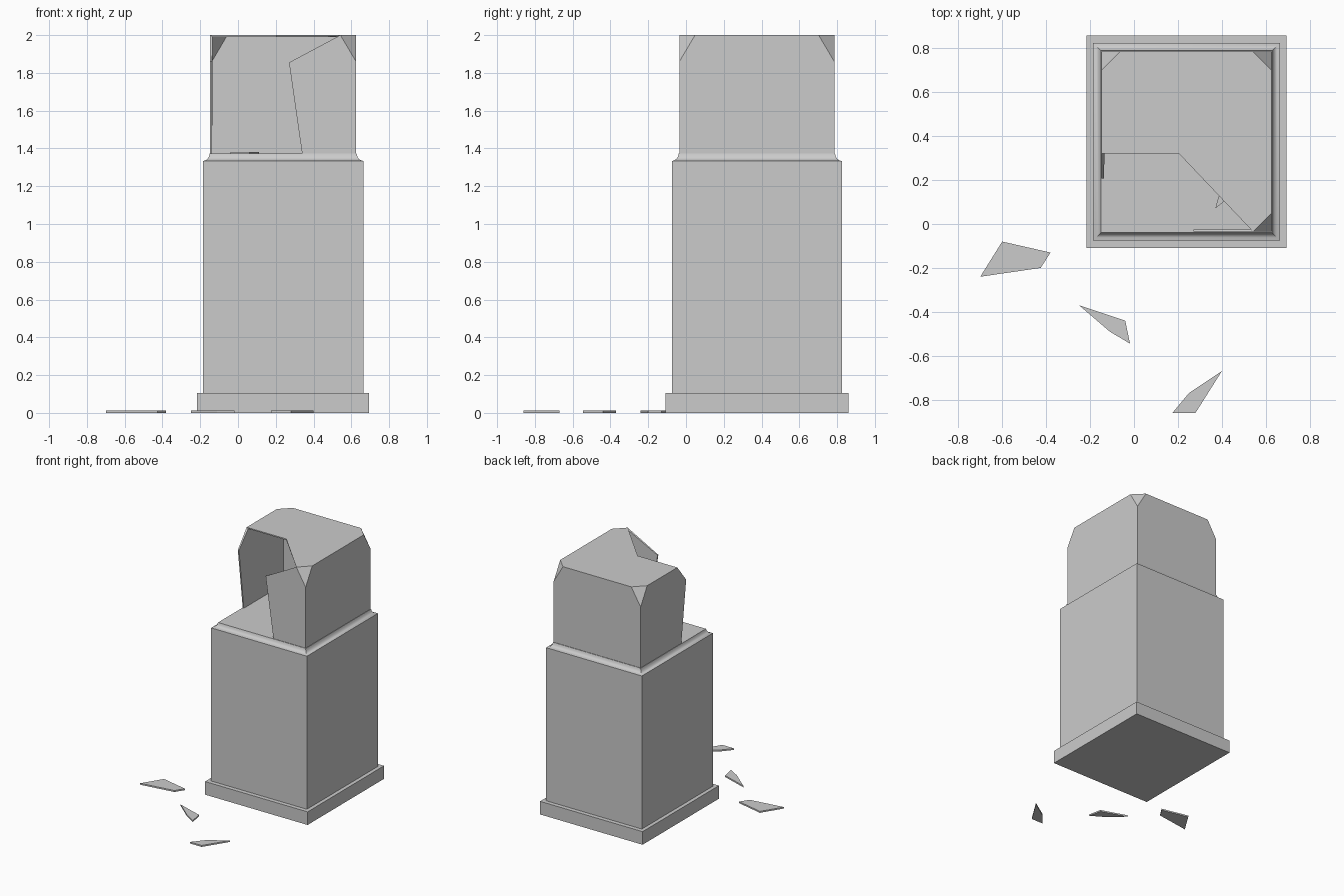
import bpy, bmesh
from mathutils import Vector

if "Cube" in bpy.data.objects:
    bpy.data.objects.remove(bpy.data.objects["Cube"])

CX, CY = 0.239, 0.375          # centre of the pedestal


def finish(bm, name, smooth=False):
    bmesh.ops.recalc_face_normals(bm, faces=bm.faces[:])
    me = bpy.data.meshes.new(name)
    bm.to_mesh(me)
    bm.free()
    ob = bpy.data.objects.new(name, me)
    bpy.context.collection.objects.link(ob)
    if smooth:
        bpy.ops.object.select_all(action='DESELECT')
        ob.select_set(True)
        bpy.context.view_layer.objects.active = ob
        bpy.ops.object.shade_smooth_by_angle(angle=0.6)
    return ob


def stacked_box(name, hx, hy, profile, smooth=False):
    """Rectangle lofted through (inset, z) steps and capped."""
    bm = bmesh.new()
    rings = [[bm.verts.new((CX + sx * (hx - d), CY + sy * (hy - d), z))
              for sx, sy in ((-1, -1), (1, -1), (1, 1), (-1, 1))]
             for d, z in profile]
    for a, b in zip(rings, rings[1:]):
        for i in range(4):
            j = (i + 1) % 4
            bm.faces.new((a[i], a[j], b[j], b[i]))
    bm.faces.new(rings[0][::-1])
    bm.faces.new(rings[-1])
    return finish(bm, name, smooth)


def shard(name, pts, z, h=0.012):
    """Flat splinter of glass lying at height z."""
    bm = bmesh.new()
    f = bm.faces.new([bm.verts.new((x, y, z)) for x, y in pts])
    top = bmesh.ops.extrude_face_region(bm, geom=[f])['geom']
    bmesh.ops.translate(bm, vec=(0, 0, h),
                        verts=[v for v in top if isinstance(v, bmesh.types.BMVert)])
    return finish(bm, name)


# Pedestal: foot plinth and body with a cove under the glass
stacked_box("plinth", 0.455, 0.484, [(0, 0), (0, 0.105)])
stacked_box("pedestal_body", 0.425, 0.45,
            [(0, 0.1), (0, 1.333), (0.013, 1.337), (0.024, 1.344),
             (0.032, 1.356), (0.036, 1.372)], smooth=True)

# Broken glass case: one sheet of panels, thickened inward
L, R, F, B = -0.147, 0.625, -0.035, 0.785
Z0, ZC, Z1, C = 1.368, 1.86, 2.0, 0.083      # base, corner cut, top, cut width
panels = [
    # top with jagged front-left opening
    [(L, .32, Z1), (.205, .32, Z1), (R - C, F, Z1), (R, F + C, Z1),
     (R, B - C, Z1), (R - C, B, Z1), (L + C, B, Z1), (L, B - C, Z1)],
    # right
    [(R, F, Z0), (R, B, Z0), (R, B, ZC), (R, B - C, Z1), (R, F + C, Z1), (R, F, ZC)],
    # back
    [(R, B, Z0), (L, B, Z0), (L, B, ZC), (L + C, B, Z1), (R - C, B, Z1), (R, B, ZC)],
    # left remnant
    [(L, B, Z0), (L, .27, Z0), (L, .208, ZC), (L, .32, Z1), (L, B - C, Z1), (L, B, ZC)],
    # front remnant
    [(.34, F, Z0), (R, F, Z0), (R, F, ZC), (R - C, F, Z1), (.27, F, 1.855)],
    # cut corners
    [(R, F, ZC), (R, F + C, Z1), (R - C, F, Z1)],
    [(R, B, ZC), (R - C, B, Z1), (R, B - C, Z1)],
    [(L, B, ZC), (L, B - C, Z1), (L + C, B, Z1)],
]
bm = bmesh.new()
cache = {}
for p in panels:
    face = []
    for co in p:
        key = tuple(round(c, 4) for c in co)
        if key not in cache:
            cache[key] = bm.verts.new(co)
        face.append(cache[key])
    bm.faces.new(face)
bmesh.ops.recalc_face_normals(bm, faces=bm.faces[:])
# make the shared normals point outward
bm.normal_update()
top = max(bm.faces, key=lambda f: f.calc_center_median().z)
flip = top.normal.z < 0
if flip:
    bmesh.ops.reverse_faces(bm, faces=bm.faces[:])
me = bpy.data.meshes.new("glass_case")
bm.to_mesh(me)
bm.free()
case = bpy.data.objects.new("glass_case", me)
bpy.context.collection.objects.link(case)
sol = case.modifiers.new("thickness", 'SOLIDIFY')
sol.thickness = 0.01
sol.offset = -1
sol.use_even_offset = True

# Glass splinters on the floor
shard("floor_shard_left", [(-.6, -.08), (-.7, -.24), (-.425, -.2), (-.38, -.13)], 0)
shard("floor_shard_middle", [(-.25, -.37), (-.11, -.49), (-.018, -.545), (-.04, -.44)], 0)
shard("floor_shard_front", [(.4, -.67), (.25, -.77), (.175, -.86), (.28, -.86)], 0)

# Splinters on top of the pedestal, inside the case
shard("case_shard_right", [(.37, .07), (.52, .19), (.46, .24), (.385, .125)], 1.372, 0.01)
shard("case_shard_back", [(-.04, .45), (.06, .4), (.11, .5), (.03, .53)], 1.372, 0.01)
